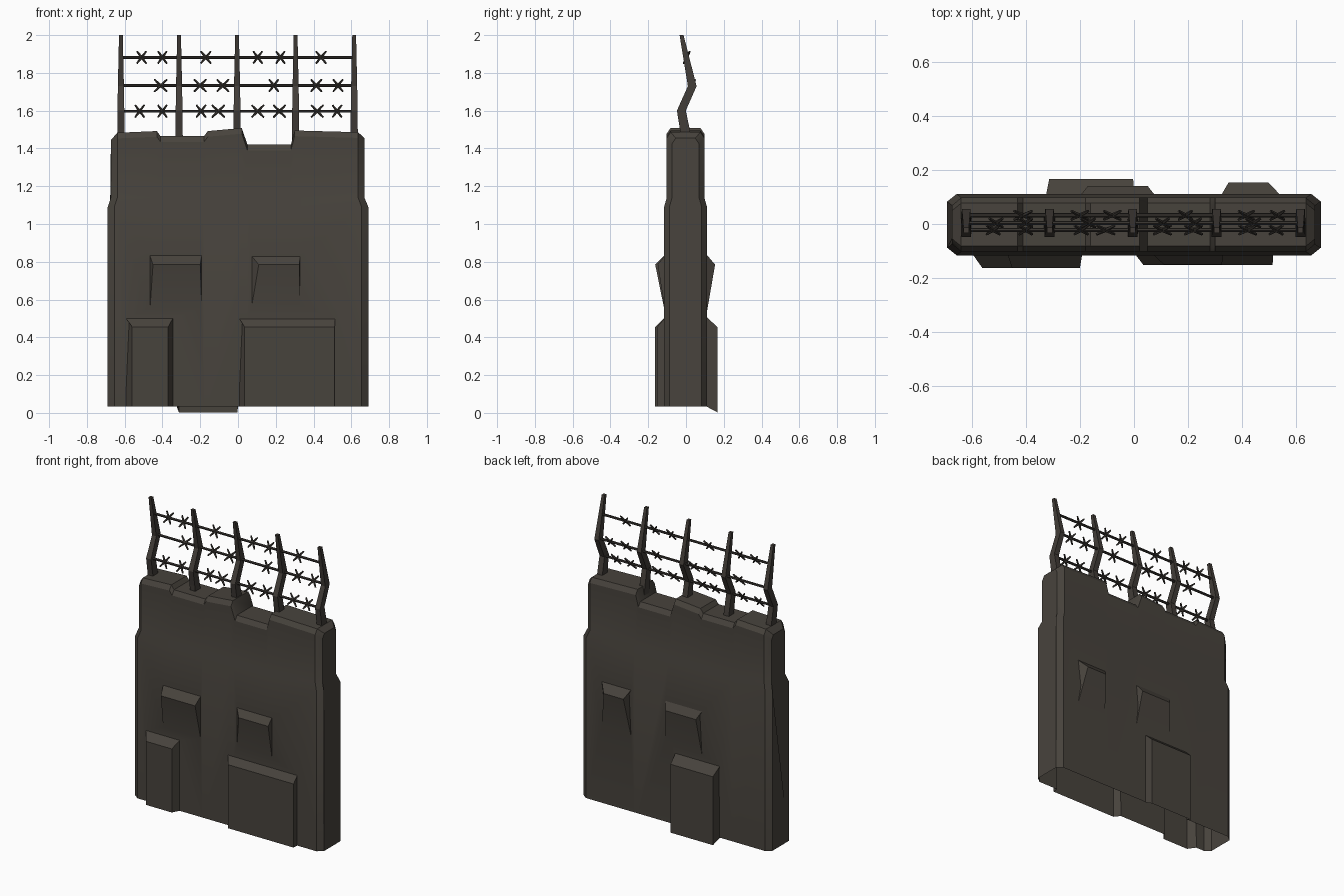
import bpy, bmesh, math, random
from mathutils import Vector

if "Cube" in bpy.data.objects:
    bpy.data.objects.remove(bpy.data.objects["Cube"])

random.seed(4)


def material(name, rgb):
    m = bpy.data.materials.new(name)
    m.diffuse_color = (*rgb, 1)
    m.use_nodes = True
    m.node_tree.nodes["Principled BSDF"].inputs["Base Color"].default_value = m.diffuse_color
    return m


STONE = material("dark_grey_brown_concrete", (0.064, 0.056, 0.046))
POST = material("dark_iron_post", (0.054, 0.046, 0.039))
WIRE = material("dark_wire", (0.040, 0.035, 0.030))


def finish(bm, name, mat):
    bmesh.ops.recalc_face_normals(bm, faces=bm.faces)
    me = bpy.data.meshes.new(name)
    bm.to_mesh(me)
    bm.free()
    ob = bpy.data.objects.new(name, me)
    ob.data.materials.append(mat)
    bpy.context.collection.objects.link(ob)
    return ob


def loft(bm, rings):
    """Closed solid through rings with equal point counts."""
    vs = [[bm.verts.new(p) for p in r] for r in rings]
    n = len(vs[0])
    for a, b in zip(vs, vs[1:]):
        for i in range(n):
            j = (i + 1) % n
            bm.faces.new((a[i], a[j], b[j], b[i]))
    bm.faces.new(vs[0])
    bm.faces.new(vs[-1][::-1])


# Wall: yz section swept along x, top height varies for the broken crest
def wall_ring(x, top, d, k=1.0):
    half = [(d, 0.035, 1), (d, 1.09, 1), (d - 0.014, 1.14, k),
            (d - 0.014, top - 0.03, k), (d - 0.034, top, k)]
    return ([(x * s, -y, z) for y, z, s in half] +
            [(x * s, y - 0.005, z) for y, z, s in reversed(half)])


stations = [(-0.69, 1.445, 0.088, 0.975), (-0.655, 1.483, 0.116, 0.975),
            (-0.43, 1.492, 0.116, 1), (-0.41, 1.465, 0.116, 1),
            (-0.18, 1.465, 0.116, 1), (-0.16, 1.492, 0.116, 1),
            (0.02, 1.508, 0.116, 1), (0.05, 1.42, 0.116, 1),
            (0.28, 1.42, 0.116, 1), (0.30, 1.495, 0.116, 1),
            (0.655, 1.486, 0.116, 0.97), (0.69, 1.455, 0.088, 0.97)]
bm = bmesh.new()
loft(bm, [wall_ring(*s) for s in stations])
wall = finish(bm, "concrete_wall", STONE)


# Raised slabs on both faces: lower blocks and upper wedges
def slab(side, x0, x1, depth, b0, b1, profile):
    rings = []
    for x, b in ((x0, b0), (x1, -b1)):
        rings.append([(x + (b if y > 0.13 else 0), side * min(y, depth), z)
                      for y, z in profile])
    bm = bmesh.new()
    loft(bm, rings)
    ob = finish(bm, "slab_cutter", STONE)
    ob.hide_render = True
    mod = wall.modifiers.new("union", 'BOOLEAN')
    mod.operation, mod.solver, mod.object = 'UNION', 'EXACT', ob
    bpy.context.view_layer.objects.active = wall
    bpy.ops.object.modifier_apply(modifier=mod.name)
    bpy.data.objects.remove(ob, do_unlink=True)


def block(zb):
    return [(0.05, 0.035), (0.106, 0.035), (0.2, zb), (0.2, 0.455), (0.106, 0.51), (0.05, 0.51)]


WEDGE = [(0.05, 0.49), (0.103, 0.49), (0.2, 0.785), (0.103, 0.845), (0.05, 0.845)]
slab(-1, -0.60, -0.34, 0.163, 0.04, 0.03, block(0.035))
slab(-1, 0.00, 0.515, 0.152, 0.035, 0.003, block(0.035))
slab(-1, -0.47, -0.19, 0.163, 0.02, 0.01, WEDGE)
slab(-1, 0.06, 0.33, 0.150, 0.05, 0.005, WEDGE)
slab(1, -0.325, 0.00, 0.166, 0.012, 0.003, block(0.003))
slab(1, -0.20, 0.08, 0.141, 0.03, 0.03, WEDGE)
slab(1, 0.32, 0.545, 0.154, 0.03, 0.05, WEDGE)

# The underside is open
bm = bmesh.new()
bm.from_mesh(wall.data)
low = [f for f in bm.faces
       if abs(f.normal.z) > 0.5 and f.calc_center_median().z < 0.05]
bmesh.ops.delete(bm, geom=low, context='FACES')
bm.to_mesh(wall.data)
bm.free()
bpy.ops.object.select_all(action='DESELECT')
wall.select_set(True)
bpy.context.view_layer.objects.active = wall
bpy.ops.object.shade_smooth_by_angle(angle=math.radians(32))

# Bent posts: (z, y front, y back, half width)
bend = [(1.38, -0.02, 0.04, 0.021), (1.50, -0.032, 0.02, 0.019),
        (1.60, -0.048, -0.001, 0.018), (1.73, 0.010, 0.056, 0.016),
        (2.00, -0.034, -0.013, 0.010)]
post_x = [-0.62, -0.312, -0.005, 0.305, 0.615]
for i, px in enumerate(post_x):
    bm = bmesh.new()
    loft(bm, [[(px - w, a, z), (px + w, a, z), (px + w, b, z), (px - w, b, z)]
              for z, a, b, w in bend])
    finish(bm, f"post_{i + 1}", POST)


def rod(bm, a, b, r0, r1, sides):
    a, b = Vector(a), Vector(b)
    d = (b - a).normalized()
    u = d.orthogonal().normalized()
    v = d.cross(u)
    loft(bm, [[p + r * (math.cos(t) * u + math.sin(t) * v)
               for t in [2 * math.pi * k / sides for k in range(sides)]]
              for p, r in ((a, r0), ((a + b) / 2, r1), (b, r0))])


# Wires with crossed barbs: (z, y, barb positions)
rows = [(1.882, 0.004, [-0.51, -0.40, -0.17, 0.105, 0.225, 0.44]),
        (1.733, 0.032, [-0.41, -0.20, -0.08, 0.19, 0.415, 0.53]),
        (1.597, -0.022, [-0.52, -0.40, -0.195, -0.105, 0.105, 0.22, 0.42, 0.525])]
for i, (z, y, barbs) in enumerate(rows):
    bm = bmesh.new()
    rod(bm, (-0.62, y, z), (0.615, y, z), 0.008, 0.008, 6)
    finish(bm, f"wire_{i + 1}", WIRE)
    bm = bmesh.new()
    for bx in barbs:
        c = Vector((bx, y, z))
        w = random.uniform(0.022, 0.034)
        for s in (-1, 1):
            d = Vector((s * w, 0.016, 0.032))
            rod(bm, c - d, c + d, 0.005, 0.008, 5)
    finish(bm, f"barbs_{i + 1}", WIRE)
